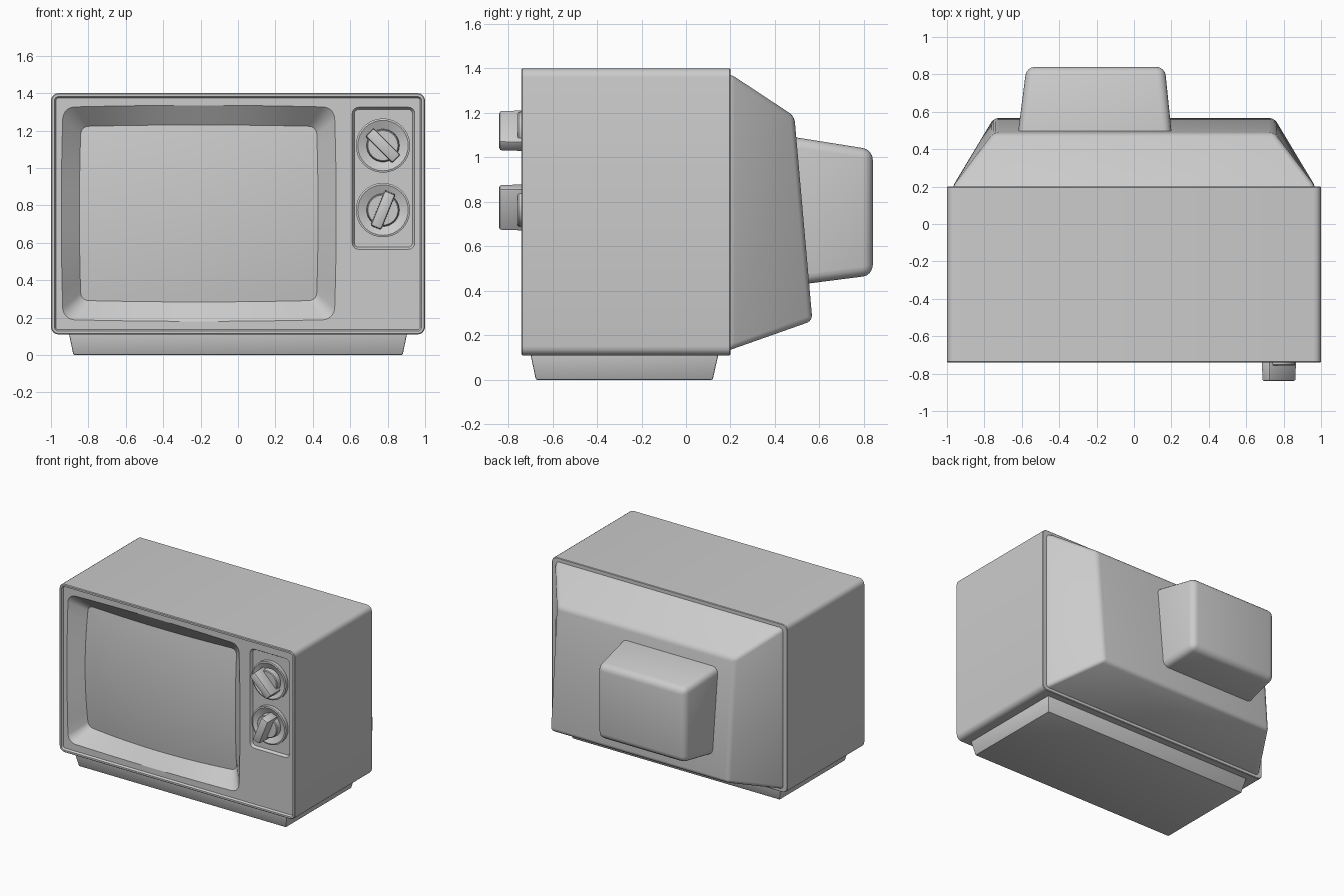
import bpy, bmesh
from math import pi, cos, sin, radians
from mathutils import Vector

if "Cube" in bpy.data.objects:
    bpy.data.objects.remove(bpy.data.objects["Cube"])


def rrect(x0, x1, z0, z1, y, r=0.0, n=4, bulge=0.0, side=1, tilt=0.0):
    """Rounded rectangle ring in the xz plane; optional barrel bulge and tilt."""
    cx, cz, hx, hz = (x0 + x1) / 2, (z0 + z1) / 2, (x1 - x0) / 2, (z1 - z0) / 2
    corners = []
    for k, (sx, sz) in enumerate([(1, 1), (-1, 1), (-1, -1), (1, -1)]):
        c = Vector((sx * (hx - r), sz * (hz - r)))
        steps = n if r else 0
        corners.append([c + r * Vector((cos(k * pi / 2 + pi / 2 * i / n), sin(k * pi / 2 + pi / 2 * i / n)))
                        for i in range(steps + 1)])
    pts = []
    for k in range(4):
        a, b = corners[k][-1], corners[(k + 1) % 4][0]
        pts += corners[k] + [a.lerp(b, i / side) for i in range(1, side)]
    out = []
    for p in pts:
        u, v = p.x / hx, p.y / hz
        x, z = p.x + bulge * u * (1 - v * v), p.y + bulge * v * (1 - u * u)
        out.append(Vector((cx + x, y + tilt * z, cz + z)))
    return out


def loft(name, rings, bevel=0.0, segments=3, cap_start=True):
    """Skin a list of matching rings, capping the ends."""
    bm = bmesh.new()
    vs = [[bm.verts.new(p) for p in ring] for ring in rings]
    m = len(vs[0])
    for a, b in zip(vs, vs[1:]):
        for i in range(m):
            bm.faces.new((a[i], a[(i + 1) % m], b[(i + 1) % m], b[i]))
    if cap_start:
        bm.faces.new(vs[0])
    bm.faces.new(vs[-1])
    bmesh.ops.recalc_face_normals(bm, faces=bm.faces)
    me = bpy.data.meshes.new(name)
    bm.to_mesh(me)
    bm.free()
    ob = bpy.data.objects.new(name, me)
    bpy.context.collection.objects.link(ob)
    if bevel:
        mod = ob.modifiers.new("Bevel", 'BEVEL')
        mod.width, mod.segments = bevel, segments
        apply(ob, mod)
    return ob


def select(ob):
    bpy.ops.object.select_all(action='DESELECT')
    ob.select_set(True)
    bpy.context.view_layer.objects.active = ob


def apply(ob, mod):
    select(ob)
    bpy.ops.object.modifier_apply(modifier=mod.name)


def cut(ob, cutter):
    mod = ob.modifiers.new("Cut", 'BOOLEAN')
    mod.operation, mod.solver, mod.object = 'DIFFERENCE', 'EXACT', cutter
    apply(ob, mod)
    bpy.data.objects.remove(cutter)


# Cabinet shell with a thin raised rim around the front
def shell(y, d):
    return rrect(-1 + d, 1 - d, 0.11 + d, 1.40 - d, y, 0.04 - d)


cabinet = loft("cabinet", [shell(0.20, 0.004), shell(0.196, 0), shell(-0.735, 0), shell(-0.74, 0.005),
                           shell(-0.74, 0.018), shell(-0.725, 0.026)])

# Screen opening and bulging glass
SX, SZ, HX, HZ = -0.21, 0.757, 0.63, 0.465


def on_glass(p):
    u, v = (p.x - SX) / HX, (p.z - SZ) / HZ
    return Vector((p.x, -0.685 + 0.04 * u * u + 0.03 * v * v, p.z))


def opening(y):
    return rrect(-0.935, 0.515, 0.19, 1.325, y, 0.06, 5, 0.01, 12)


inner = rrect(SX - HX, SX + HX, SZ - HZ, SZ + HZ, 0, 0.04, 5, 0.008, 12)
glass_edge = [on_glass(p) for p in inner]
deep = [Vector((p.x, -0.55, p.z)) for p in inner]
cut(cabinet, loft("screen_cutter", [opening(-0.9), opening(-0.725), glass_edge, deep]))

centre = Vector((SX, 0, SZ))
scales = [1.005] + [i / 10 for i in range(9, 0, -1)] + [0.02]
screen = loft("screen", [[on_glass(centre.lerp(p, s)) for p in inner] for s in scales], cap_start=False)


# Recessed control panel
def panel(y, d):
    return rrect(0.61 + d, 0.945 - d, 0.565 + d, 1.325 - d, y, 0.035 - d)


cut(cabinet, loft("panel_cutter", [panel(-0.9, 0), panel(-0.725, 0), panel(-0.705, 0.012)]))

# Tapered back cover with a leaning rear face
back_cover = loft("back_cover", [
    rrect(-0.97, 0.97, 0.135, 1.375, 0.15),
    rrect(-0.97, 0.97, 0.135, 1.375, 0.20),
    rrect(-0.75, 0.75, 0.265, 1.185, 0.528, tilt=-0.088)], 0.025)

# Tube housing on the back
tube_housing = loft("tube_housing", [
    rrect(-0.625, 0.205, 0.42, 1.097, 0.45),
    rrect(-0.575, 0.165, 0.47, 1.035, 0.84)], 0.045, 4)

# Plinth, made from rings turned to lie flat
base = loft("base", [[Vector((p.x, p.z, p.y)) for p in ring] for ring in (
    rrect(-0.88, 0.88, -0.675, 0.12, 0.0),
    rrect(-0.905, 0.905, -0.70, 0.147, 0.12))], 0.006, 2)


# Dials: dished disc with a low hub, and a grip bar across it
def circle(r, y, n=32):
    return [Vector((r * cos(2 * pi * i / n), y, r * sin(2 * pi * i / n))) for i in range(n)]


parts = [cabinet, screen, back_cover, tube_housing, base]
for label, z, angle in (("upper", 1.12, 45), ("lower", 0.775, -68)):
    dial = loft(label + "_dial", [circle(r, y) for r, y in (
        (0.145, -0.70), (0.145, -0.732), (0.135, -0.735), (0.088, -0.715), (0.085, -0.752), (0.08, -0.757))])
    grip = loft(label + "_grip", [rrect(-0.103, 0.103, -0.032, 0.032, -0.72),
                                  rrect(-0.10, 0.10, -0.030, 0.030, -0.84)], 0.01, 2)
    grip.rotation_euler.y = radians(angle)
    for ob in (dial, grip):
        ob.location = (0.775, 0, z)
        parts.append(ob)

# Smooth curved areas, keep hard edges crisp
for ob in parts:
    select(ob)
    bpy.ops.object.shade_smooth_by_angle(angle=radians(30))
